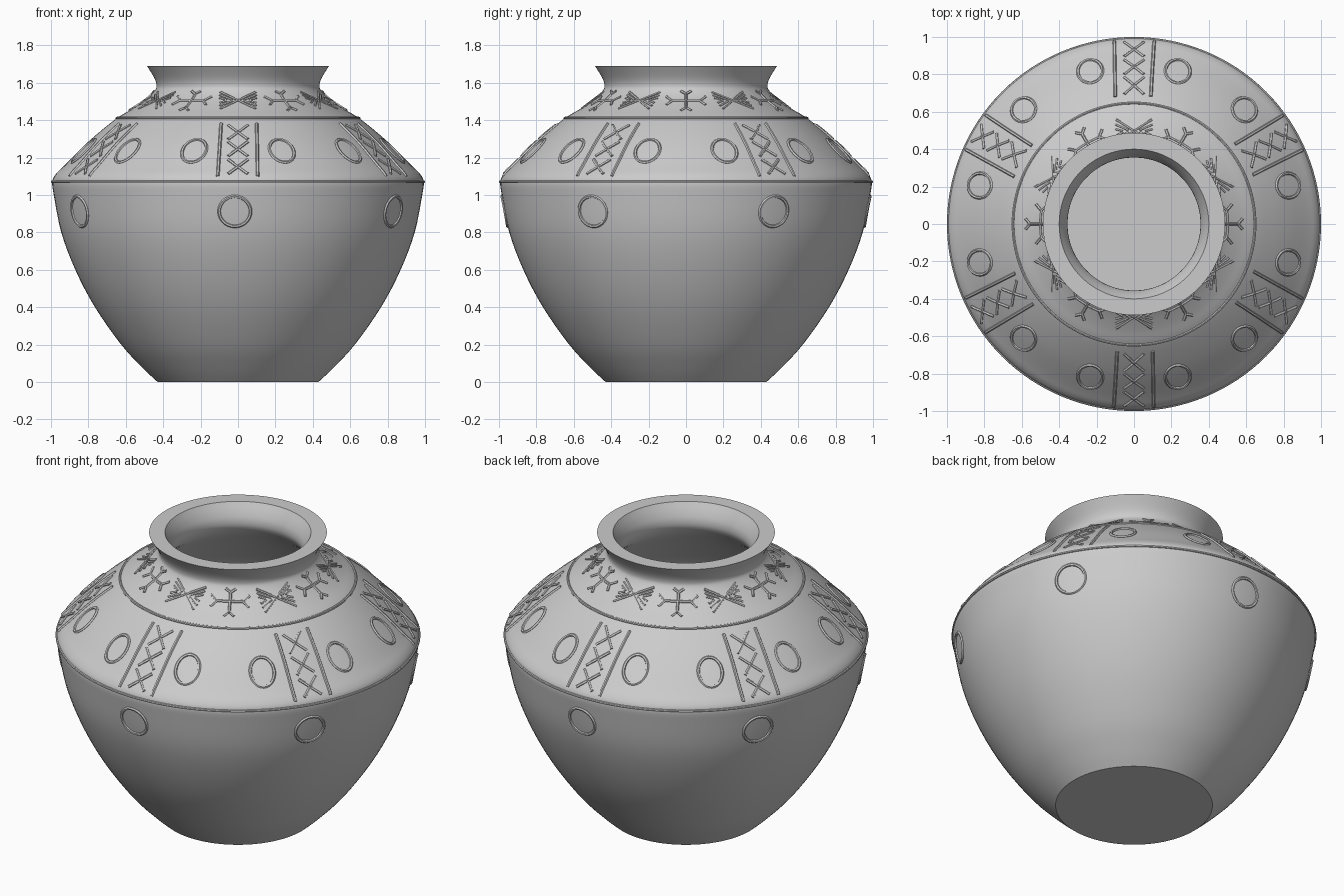
import bpy, bmesh
from math import sin, cos, pi, radians, asin

if "Cube" in bpy.data.objects:
    bpy.data.objects.remove(bpy.data.objects["Cube"])

# Outer profile (radius, height), bottom to rim
OUTER = [(0.43, 0), (0.51, 0.075), (0.625, 0.2), (0.765, 0.4), (0.87, 0.6), (0.945, 0.8),
         (0.985, 1.0), (0.993, 1.07), (0.975, 1.11), (0.925, 1.16), (0.80, 1.285),
         (0.655, 1.405), (0.57, 1.457), (0.485, 1.515), (0.443, 1.56), (0.436, 1.59),
         (0.45, 1.63), (0.487, 1.69)]
# Inner profile, rim to floor
INNER = [(0.40, 1.69), (0.372, 1.64), (0.356, 1.59), (0.365, 1.54), (0.42, 1.475),
         (0.57, 1.36), (0.73, 1.235), (0.87, 1.12), (0.905, 1.06), (0.90, 0.98),
         (0.86, 0.8), (0.78, 0.6), (0.68, 0.4), (0.54, 0.2), (0.43, 0.08)]


def smooth(pts, n=4):
    """Catmull-Rom through the points."""
    out = []
    for i in range(len(pts) - 1):
        p0, p1, p2, p3 = pts[max(i - 1, 0)], pts[i], pts[i + 1], pts[min(i + 2, len(pts) - 1)]
        for k in range(n):
            t = k / n
            out.append(tuple(0.5 * (2 * b + (c - a) * t + (2 * a - 5 * b + 4 * c - d) * t * t
                                    + (3 * b - a - 3 * c + d) * t ** 3)
                             for a, b, c, d in zip(p0, p1, p2, p3)))
    return out + [pts[-1]]


outer = smooth(OUTER)


def radius(z):
    for (r0, z0), (r1, z1) in zip(outer, outer[1:]):
        if z0 <= z <= z1:
            return r0 + (r1 - r0) * (z - z0) / (z1 - z0)
    return outer[-1][0]


# Pot body: hollow surface of revolution
def make_pot():
    prof = outer + smooth(INNER)
    seg = 128
    bm = bmesh.new()
    rings = [[bm.verts.new((r * cos(2 * pi * i / seg), r * sin(2 * pi * i / seg), z))
              for i in range(seg)] for r, z in prof]
    for a, b in zip(rings, rings[1:]):
        for i in range(seg):
            j = (i + 1) % seg
            bm.faces.new((a[i], a[j], b[j], b[i]))
    bm.faces.new(rings[0][::-1])
    bm.faces.new(rings[-1])
    me = bpy.data.meshes.new("pot_body")
    bm.to_mesh(me)
    bm.free()
    ob = bpy.data.objects.new("pot_body", me)
    bpy.context.collection.objects.link(ob)
    finish(ob)


def finish(ob):
    bpy.ops.object.select_all(action='DESELECT')
    ob.select_set(True)
    bpy.context.view_layer.objects.active = ob
    if ob.type == 'CURVE':
        bpy.ops.object.convert(target='MESH')
    bpy.ops.object.shade_smooth_by_angle(angle=radians(40))


# Cords laid on the surface; a stroke is (angle, [(sideways, height)...], closed)
def cords(name, strokes, depth=0.009):
    cu = bpy.data.curves.new(name, 'CURVE')
    cu.dimensions = '3D'
    cu.bevel_depth = depth
    cu.bevel_resolution = 1
    cu.use_fill_caps = True
    for ang, pts, closed in strokes:
        path = []
        for u, z in pts:
            r = radius(z)
            a = radians(ang) + asin(u / r)
            path.append((r * cos(a), r * sin(a), z, 1))
        sp = cu.splines.new('POLY')
        sp.points.add(len(path) - 1)
        for p, co in zip(sp.points, path):
            p.co = co
        sp.use_cyclic_u = closed
    ob = bpy.data.objects.new(name, cu)
    bpy.context.collection.objects.link(ob)
    finish(ob)


def line(ang, u0, z0, u1, z1, n=6):
    return (ang, [(u0 + (u1 - u0) * i / n, z0 + (z1 - z0) * i / n) for i in range(n + 1)], False)


def oval(ang, z, ru, rz, n=28):
    return (ang, [(ru * cos(2 * pi * i / n), z + rz * sin(2 * pi * i / n)) for i in range(n)], True)


# Horizontal cord around the whole pot
def band(name, z):
    bpy.ops.mesh.primitive_torus_add(location=(0, 0, z), major_radius=radius(z) - 0.001,
                                     minor_radius=0.008, major_segments=128, minor_segments=8)
    bpy.context.object.name = name
    finish(bpy.context.object)


make_pot()
band("belly_band", 1.07)
band("shoulder_band", 1.41)

panels, crosses, shoulder, belly, bows, figures = [], [], [], [], [], []
for k in range(6):
    a = -90 + 60 * k
    # Panel borders and three stacked crosses
    panels += [line(a, -0.108, 1.10, -0.09, 1.38, 12), line(a, 0.105, 1.10, 0.10, 1.38, 12)]
    for z in (1.15, 1.245, 1.335):
        for s in (-1, 1):
            crosses.append(line(a, -0.052, z - 0.038 * s, 0.052, z + 0.038 * s))
    # Rings on shoulder and belly
    shoulder += [oval(a + s * 16, 1.235, 0.066, 0.061) for s in (-1, 1)]
    belly.append(oval(a - 1, 0.912, 0.084, 0.08))
    # Neck motif: bow of nested chevrons
    for s in (-1, 1):
        bows.append(line(a, -0.095, 1.505 - 0.045 * s, 0.095, 1.505 + 0.045 * s))
        for t in (-1, 1):
            bows.append(line(a, 0.03 * s, 1.505 + 0.003 * t, 0.098 * s, 1.505 + 0.029 * t))
            bows.append(line(a, 0.06 * s, 1.505 + 0.002 * t, 0.098 * s, 1.505 + 0.013 * t))
    # Neck motif: cross with forked ends
    b, z = a + 30, 1.503
    figures += [line(b, -0.075, z, 0.075, z), line(b, 0, z - 0.042, 0, z + 0.042)]
    for s in (-1, 1):
        for t in (-1, 1):
            figures.append(line(b, 0.073 * s, z, 0.105 * s, z + 0.022 * t))
            figures.append(line(b, 0, z + 0.036 * s, 0.028 * t, z + 0.052 * s))

cords("panel_borders", panels)
cords("panel_crosses", crosses)
cords("shoulder_rings", shoulder)
cords("belly_rings", belly)
cords("neck_bows", bows, 0.007)
cords("neck_forked_crosses", figures, 0.008)
